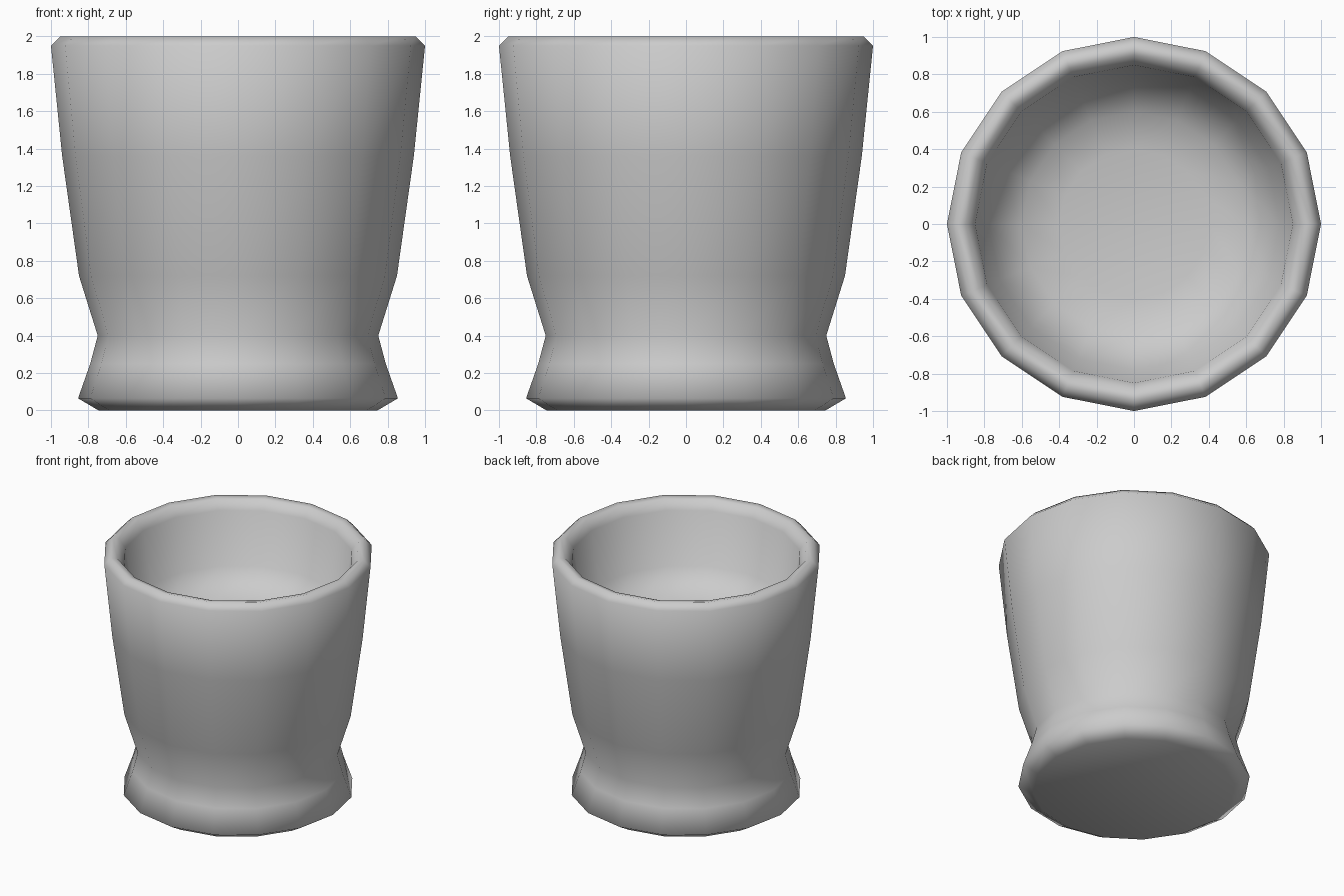
import bpy, bmesh
from math import cos, sin, tau

if "Cube" in bpy.data.objects:
    bpy.data.objects.remove(bpy.data.objects["Cube"])

SIDES = 16

# Cup wall profile (radius, height): foot, waist, flared body, rim, then down to a shallow floor
PROFILE = [(0.745, 0.0), (0.855, 0.065), (0.79, 0.25), (0.75, 0.40), (0.85, 0.72),
           (0.94, 1.36), (1.0, 1.95), (0.95, 2.0), (0.90, 1.99), (0.85, 1.92),
           (0.78, 1.50), (0.60, 1.36), (0.40, 1.32)]


def lathe(name, profile, sides):
    """Spin a profile around z; close both ends with a flat cap."""
    bm = bmesh.new()
    rings = [[bm.verts.new((r * cos(tau * i / sides), r * sin(tau * i / sides), z))
              for i in range(sides)] for r, z in profile]
    for a, b in zip(rings, rings[1:]):
        for i in range(sides):
            j = (i + 1) % sides
            bm.faces.new((a[i], a[j], b[j], b[i]))
    for ring in (rings[0], rings[-1]):
        bm.faces.new(ring)
    bmesh.ops.recalc_face_normals(bm, faces=bm.faces)
    for f in bm.faces:
        f.smooth = True
    mesh = bpy.data.meshes.new(name)
    bm.to_mesh(mesh)
    bm.free()
    obj = bpy.data.objects.new(name, mesh)
    bpy.context.collection.objects.link(obj)
    return obj


lathe("cup", PROFILE, SIDES)
